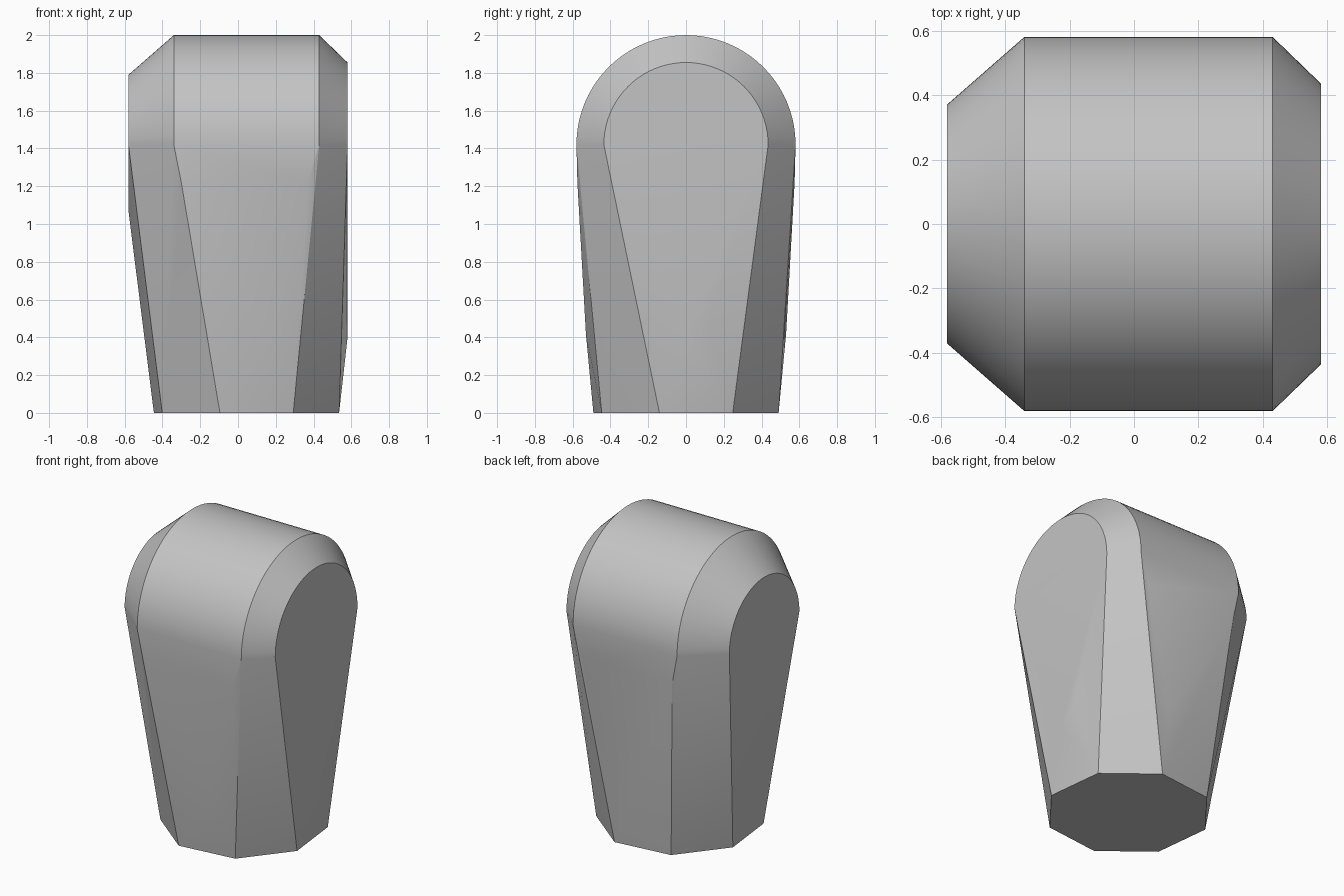
import bpy
import bmesh
from math import sin, cos, pi, radians
from mathutils import Vector

default_cube = bpy.data.objects.get("Cube")
if default_cube:
    bpy.data.objects.remove(default_cube, do_unlink=True)

ARC_CENTRE = 1.42
ARC_STEPS = 40


def make_material(name, value):
    material = bpy.data.materials.new(name)
    material.use_nodes = True
    colour = (value, value, value, 1)
    material.diffuse_color = colour
    shader = next(n for n in material.node_tree.nodes if n.type == "BSDF_PRINCIPLED")
    shader.inputs["Base Color"].default_value = colour
    return material


def half_round(x, radius):
    """Half circle across the width, standing at x."""
    angles = [pi * i / ARC_STEPS for i in range(ARC_STEPS + 1)]
    return [Vector((x, radius * cos(a), ARC_CENTRE + radius * sin(a))) for a in angles]


def octagon(x, radius, turn):
    """Slightly turned octagon on the ground."""
    angles = [turn + i * pi / 4 for i in range(8)]
    return [Vector((x + radius * cos(a), radius * sin(a), 0)) for a in angles]


def mirrored(x, y, z):
    return [Vector((x, y, z)), Vector((x, -y, z))]


# Rounded top with a chamfer at both ends
points = []
for x, radius in ((-0.58, 0.37), (-0.34, 0.58), (0.43, 0.58), (0.58, 0.435)):
    points += half_round(x, radius)

# Octagonal foot
points += octagon(0.045, 0.51, radians(-16))

# Swelling of the front and back panels
for x, y, z in ((-0.3, 0.575, 1.22), (0.37, 0.575, 1.22), (0.17, 0.53, 0.42)):
    points += mirrored(x, y, z)

# Low tips of the flat end panels
points += [Vector((-0.58, 0, 1.07)), Vector((0.58, 0, 0.4)), Vector((0.58, 0.12, 0.5))]

# Wrap everything in one taut skin
bm = bmesh.new()
for point in points:
    bm.verts.new(point)
bmesh.ops.convex_hull(bm, input=bm.verts[:])
bmesh.ops.delete(bm, geom=[v for v in bm.verts if not v.link_faces], context="VERTS")
bmesh.ops.dissolve_limit(bm, angle_limit=radians(0.3), verts=bm.verts[:], edges=bm.edges[:])
bmesh.ops.recalc_face_normals(bm, faces=bm.faces[:])

mesh = bpy.data.meshes.new("tapered_knob")
bm.to_mesh(mesh)
bm.free()
mesh.materials.append(make_material("plain grey", 0.55))

knob = bpy.data.objects.new("tapered_knob", mesh)
bpy.context.collection.objects.link(knob)
bpy.ops.object.select_all(action="DESELECT")
knob.select_set(True)
bpy.context.view_layer.objects.active = knob
bpy.ops.object.shade_smooth_by_angle(angle=radians(18))
